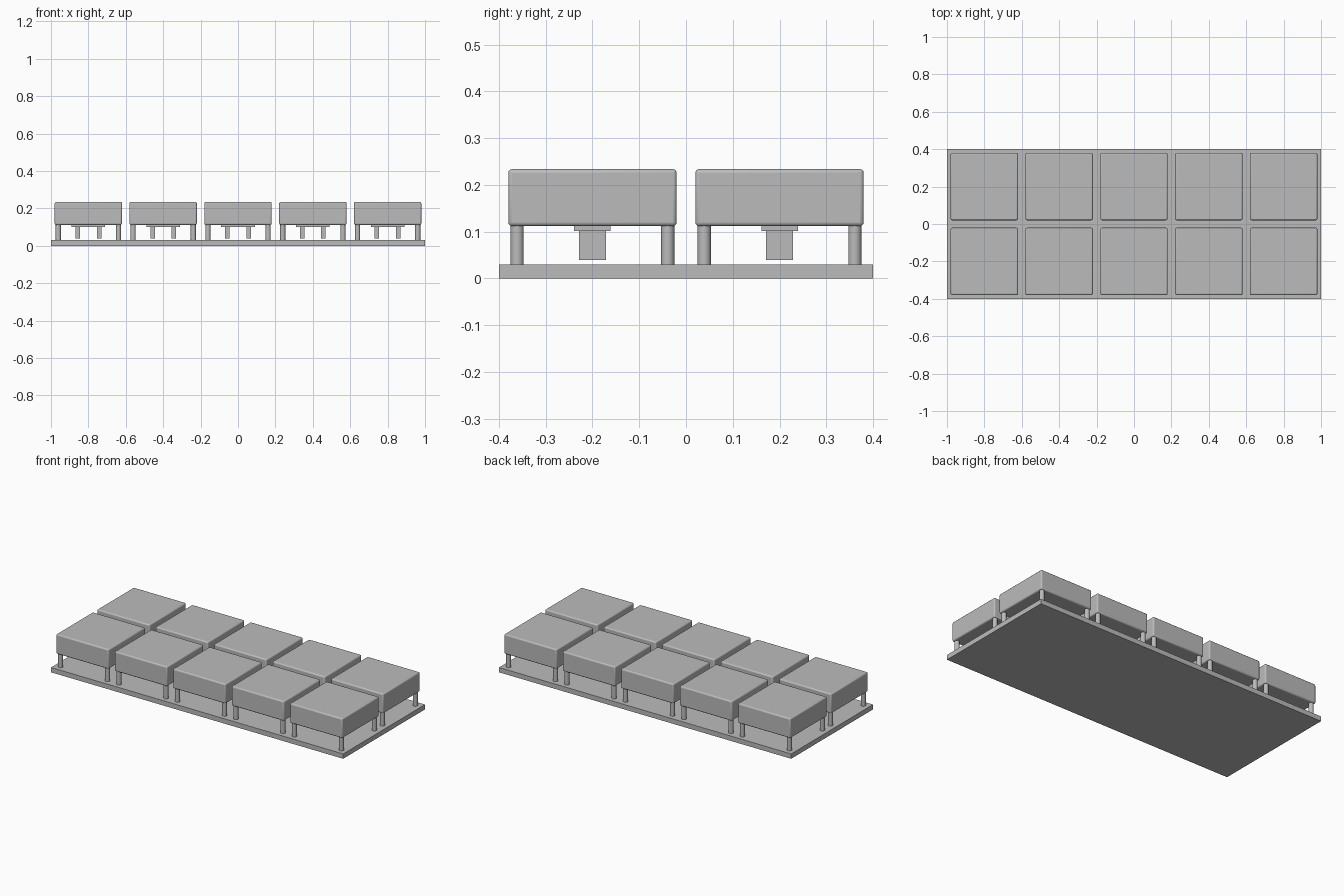
import bpy

cube = bpy.data.objects.get("Cube")
if cube:
    bpy.data.objects.remove(cube, do_unlink=True)

grey = bpy.data.materials.new("plain_grey")
grey.use_nodes = True
colour = (0.5, 0.5, 0.5, 1)
grey.diffuse_color = colour
grey.node_tree.nodes["Principled BSDF"].inputs["Base Color"].default_value = colour


def finish(name):
    obj = bpy.context.object
    obj.name = name
    obj.data.materials.append(grey)
    return obj


def box(name, x, y, z0, z1, width, depth):
    """Box between two heights, centred on x and y."""
    bpy.ops.mesh.primitive_cube_add(size=1, location=(x, y, (z0 + z1) / 2))
    obj = finish(name)
    obj.scale = (width, depth, z1 - z0)
    bpy.ops.object.transform_apply(location=False, rotation=False, scale=True)
    return obj


def post(name, x, y, z0, z1, radius):
    bpy.ops.mesh.primitive_cylinder_add(vertices=32, radius=radius, depth=z1 - z0,
                                        location=(x, y, (z0 + z1) / 2))
    bpy.ops.object.shade_smooth_by_angle()
    return finish(name)


def block(x, y):
    """Rounded block on four corner posts, with a two-pronged tab below."""
    body = box("block", x, y, 0.112, 0.234, 0.36, 0.36)
    bevel = body.modifiers.new("rounded_edges", "BEVEL")
    bevel.width = 0.008
    bevel.segments = 3
    bpy.ops.object.shade_smooth_by_angle()
    for sx in (-1, 1):
        for sy in (-1, 1):
            post("corner_post", x + sx * 0.161, y + sy * 0.161, 0.03, 0.115, 0.014)
    box("tab_plate", x, y, 0.101, 0.113, 0.18, 0.078)
    for side in (-1, 1):
        box("tab_prong", x + side * 0.057, y, 0.04, 0.102, 0.024, 0.058)


# Base and two rows of five blocks
box("base_plate", 0, 0, 0, 0.03, 2, 0.8)
for column in range(-2, 3):
    for row in (-1, 1):
        block(column * 0.4, row * 0.2)
